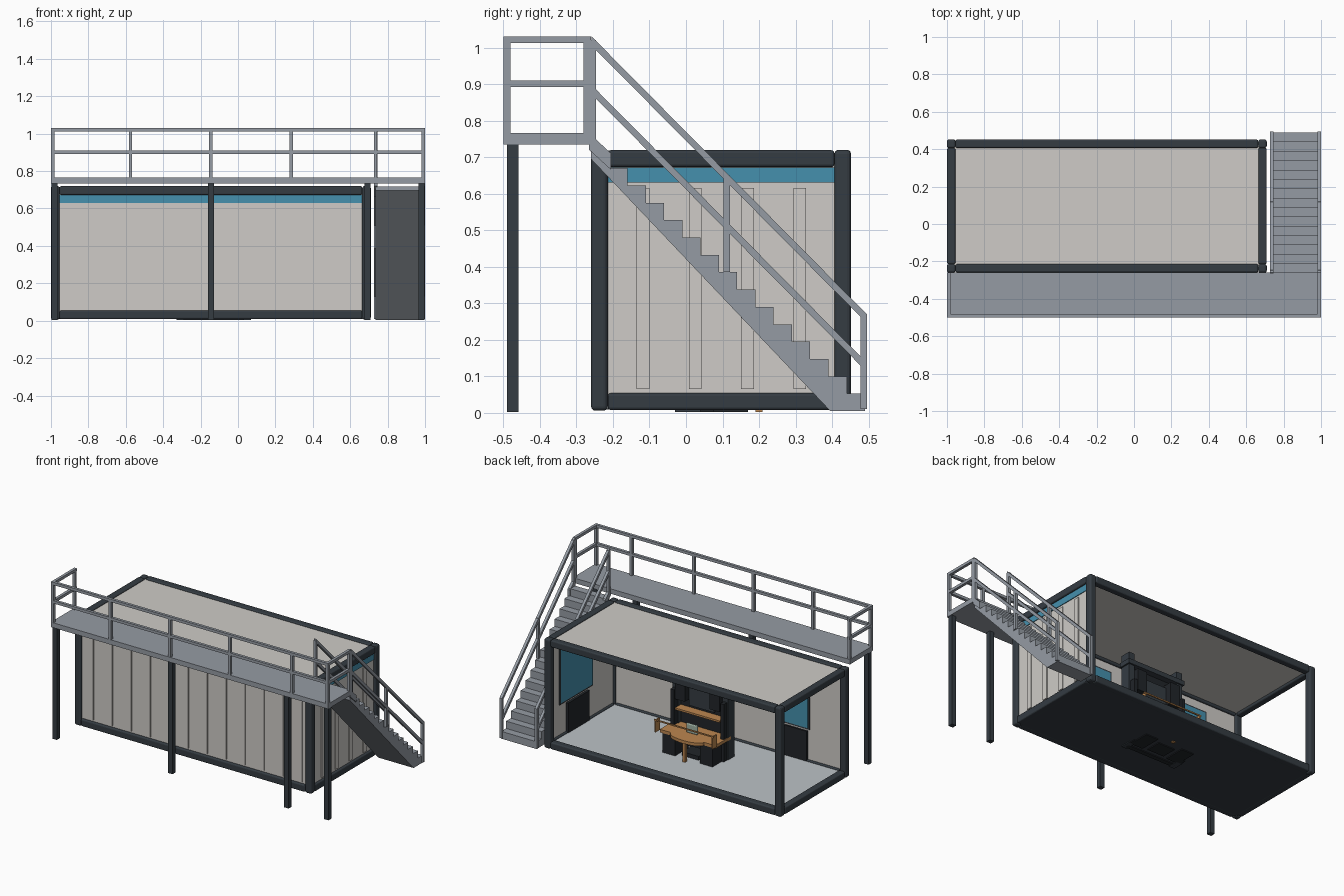
import bpy, bmesh
from math import sin, cos, pi

if "Cube" in bpy.data.objects:
    bpy.data.objects.remove(bpy.data.objects["Cube"])


def mat(name, r, g, b):
    m = bpy.data.materials.new(name)
    m.diffuse_color = (r, g, b, 1)
    m.use_nodes = True
    m.node_tree.nodes["Principled BSDF"].inputs["Base Color"].default_value = m.diffuse_color
    return m


DARK = mat("dark_steel", .035, .045, .055)
WALL = mat("wall_panel", .62, .60, .57)
STEEL = mat("grey_steel", .30, .33, .37)
BLUE = mat("blue_glass", .06, .28, .42)
FLOOR = mat("floor_grey", .50, .54, .57)
WOOD = mat("wood", .50, .24, .08)
BLACK = mat("black", .015, .018, .022)
PALE = mat("pale_green", .35, .45, .38)


def finish(name, bm, m, bevel=0):
    bmesh.ops.recalc_face_normals(bm, faces=bm.faces)
    me = bpy.data.meshes.new(name)
    bm.to_mesh(me)
    bm.free()
    me.materials.append(m)
    ob = bpy.data.objects.new(name, me)
    bpy.context.collection.objects.link(ob)
    if bevel:
        mod = ob.modifiers.new("bevel", 'BEVEL')
        mod.width, mod.segments = bevel, 3
    return ob


def box(name, x0, x1, y0, y1, z0, z1, m, bevel=0):
    bm = bmesh.new()
    bmesh.ops.create_cube(bm, size=1)
    for v in bm.verts:
        v.co = (x0 + (v.co.x + .5) * (x1 - x0), y0 + (v.co.y + .5) * (y1 - y0),
                z0 + (v.co.z + .5) * (z1 - z0))
    return finish(name, bm, m, bevel)


def prism(name, pts, lo, hi, m, axis='x'):
    """Extrude a flat outline along x (points are y,z) or z (points are x,y)."""
    bm = bmesh.new()
    put = (lambda p, t: (t, p[0], p[1])) if axis == 'x' else (lambda p, t: (p[0], p[1], t))
    a = [bm.verts.new(put(p, lo)) for p in pts]
    b = [bm.verts.new(put(p, hi)) for p in pts]
    bm.faces.new(a)
    bm.faces.new(b[::-1])
    for i in range(len(pts)):
        j = (i + 1) % len(pts)
        bm.faces.new((a[i], a[j], b[j], b[i]))
    return finish(name, bm, m)


# container frame: corner posts and rails
X0, X1, Y0, Y1, T = -1, .71, -.26, .452, .046
for x in (X0, X1 - T):
    for y in (Y0, Y1 - T):
        box("corner_post", x, x + T, y, y + T, .006, .72, DARK, .012)
for z in (.008, .673):
    for y in (Y0, Y1 - T):
        box("long_rail", X0 + T, X1 - T, y + .001, y + T - .001, z, z + T, DARK, .008)
    for x in (X0, X1 - T):
        box("end_rail", x + .001, x + T - .001, Y0 + T, Y1 - T, z, z + T, DARK, .008)

# floor, roof and the two closed walls (back and left stay open)
box("floor", X0 + .03, X1 - .03, Y0 + .03, Y1 - .03, .012, .045, FLOOR)
box("floor_underside", X0 + .03, X1 - .03, Y0 + .03, Y1 - .03, .009, .012, DARK)
box("roof", X0 + .03, X1 - .03, Y0 + .03, Y1 - .03, .69, .71, WALL)
box("front_wall", X0 + .04, X1 - .04, -.243, -.227, .05, .68, WALL)
box("right_wall", .677, .693, Y0 + .04, Y1 - .04, .05, .68, WALL)
box("front_glass_strip", X0 + T, X1 - T, -.248, -.243, .63, .672, BLUE)
box("right_glass_strip", .693, .698, Y0 + T, Y1 - T, .63, .672, BLUE)
for i in range(12):
    x = -.905 + i * .137
    box("front_wall_rib", x, x + .035, -.249, -.243, .065, .615, WALL)
for i in range(4):
    y = -.135 + i * .143
    box("right_wall_rib", .693, .699, y, y + .035, .065, .615, WALL)

# interior wall displays: glass panel over a dark base panel
for x in (-.64, .08):
    box("display_frame", x - .095, x + .095, -.227, -.222, .25, .62, DARK)
    box("display_glass", x - .085, x + .085, -.222, -.219, .26, .61, BLUE)
    box("display_base", x - .08, x + .08, -.227, -.215, .046, .24, BLACK)
box("end_display_frame", .672, .677, 0, .34, .25, .62, DARK)
box("end_display_glass", .669, .672, .01, .33, .26, .61, BLUE)
box("end_display_base", .66, .677, .05, .27, .046, .24, BLACK)

# workstation: back panel, side columns, cabinets, curved desk top
box("desk_back_panel", -.31, .05, -.02, .01, .003, .56, BLACK)
for x in (-.33, .03):
    box("desk_column", x, x + .04, -.03, .04, .003, .61, DARK)
    box("desk_pilaster", x + .005, x + .03, .04, .075, .003, .42, BLACK)
box("desk_header", -.34, .08, -.03, .05, .53, .56, DARK)
box("desk_screen", -.22, -.04, .01, .025, .32, .48, DARK)
for s in (-1, 1):
    box("desk_cabinet", -.13 + s * .135 - .045, -.13 + s * .135 + .045, .03, .17, .003, .17, BLACK)
    box("wall_cabinet", -.13 + s * .125 - .035, -.13 + s * .125 + .035, .01, .07, .36, .5, BLACK)
arc = [(-.13 + .12 * cos(pi * i / 12), .17 + .05 * sin(pi * i / 12)) for i in range(13)]
prism("desk_top", [(-.33, .01), (.07, .01), (.07, .17)] + arc + [(-.33, .17)], .17, .19, WOOD, 'z')
box("desk_front_rod", -.34, .09, .195, .203, .255, .263, WOOD)
for x in (-.335, .077):
    box("rod_support", x, x + .008, .16, .203, .18, .26, WOOD)
box("desk_shelf", -.29, .03, .01, .07, .29, .302, WOOD)
box("desk_leg", -.14, -.12, .19, .21, .003, .17, WOOD)
box("seat_back", -.16, -.08, .1, .115, .19, .25, PALE, .006)
box("foot_box", -.19, -.07, .04, .14, .003, .07, BLACK)

# raised walkway and its support legs
box("walkway_deck", -1, 1, -.5, -.26, .734, .766, STEEL)
for x in (-.98, -.145, .692, .98):
    box("walkway_leg", x - .016, x + .016, -.49, -.459, .003, .735, DARK)

# walkway railing
R = .018
for x in (-.99, -.575, -.145, .285, .735, .99):
    box("rail_post", x - R / 2, x + R / 2, -.499, -.481, .765, 1.02, STEEL)
for z in (.892, 1.012):
    box("walkway_rail", -.999, .999, -.499, -.481, z, z + R, STEEL)
    for x in (-.99, .99):
        box("walkway_end_rail", x - R / 2, x + R / 2, -.482, -.26, z, z + R, STEEL)
for x in (-.99, .99):
    box("end_post", x - R / 2, x + R / 2, -.28, -.262, .765, 1.02, STEEL)

# stair flight: stepped profile with a sloped underside
steps = [(.49, .005)]
for k in range(1, 16):
    z = .005 + .0475 * k
    steps += [(.49 - .05 * (k - 1), z), (.49 - .05 * k, z)]
prism("stair_flight", steps + [(-.26, .695), (.395, .005)], .735, .99, STEEL)

# stair railing on both sides
for x in (.737, .99):
    a, b = x - R / 2, x + R / 2
    for z in (1.03, .897):
        prism("stair_rail", [(-.258, z), (.495, z - .76), (.495, z - .785), (-.258, z - .025)], a, b, STEEL)
    prism("stair_top_plate", [(-.265, .766), (-.205, .71), (-.205, .665), (-.265, .72)], a, b, STEEL)
    for y, lo, hi in ((-.255, .72, 1.02), (.112, .385, .65), (.486, .01, .27)):
        box("stair_post", a, b, y - R / 2, y + R / 2, lo, hi, STEEL)
